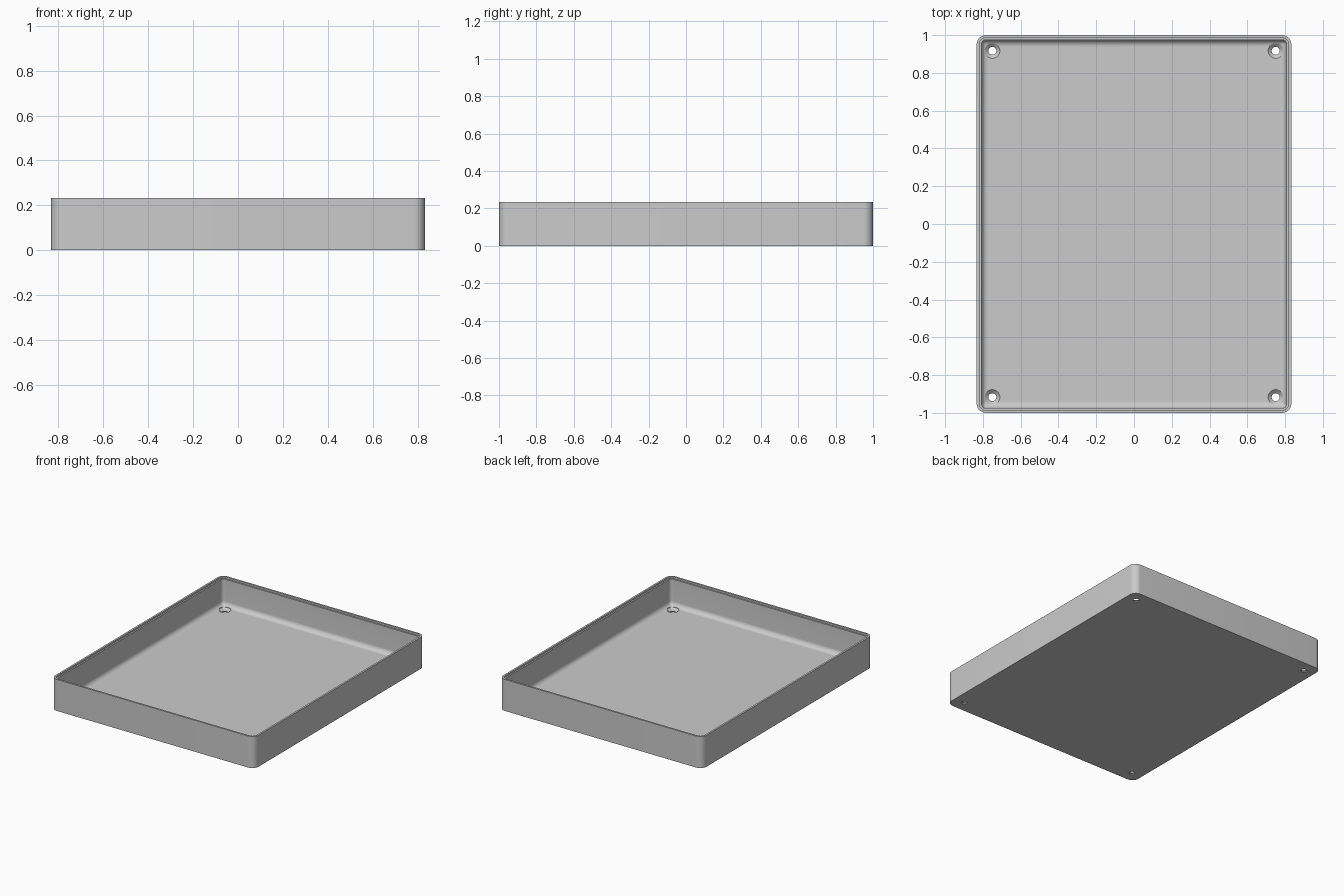
import bpy, bmesh
from math import sin, cos, pi, radians

if "Cube" in bpy.data.objects:
    bpy.data.objects.remove(bpy.data.objects["Cube"], do_unlink=True)

HALF_X, HALF_Y, HEIGHT = 0.833, 1.0, 0.233
WALL, FLOOR, FILLET, CORNER = 0.025, 0.025, 0.035, 0.05
HOLE_INSET = 0.083

grey = bpy.data.materials.new("plain grey")
grey.use_nodes = True
grey.diffuse_color = (0.6, 0.6, 0.6, 1)
grey.node_tree.nodes["Principled BSDF"].inputs["Base Color"].default_value = (0.6, 0.6, 0.6, 1)


def rounded_rect(inset, z, steps=10):
    """Outline of the tray, moved inward by inset."""
    r = max(CORNER - inset, 0.012)
    points = []
    for i, (sx, sy) in enumerate([(1, 1), (-1, 1), (-1, -1), (1, -1)]):
        cx, cy = sx * (HALF_X - inset - r), sy * (HALF_Y - inset - r)
        for k in range(steps + 1):
            a = (i + k / steps) * pi / 2
            points.append((cx + r * cos(a), cy + r * sin(a), z))
    return points


def circle(cx, cy, r, z, steps=40):
    angles = [2 * pi * k / steps for k in range(steps)]
    return [(cx + r * cos(a), cy + r * sin(a), z) for a in angles]


def loft(bm, outlines):
    """Skin a stack of outlines and close both ends."""
    rings = [[bm.verts.new(p) for p in outline] for outline in outlines]
    for low, high in zip(rings, rings[1:]):
        for i in range(len(low)):
            j = (i + 1) % len(low)
            bm.faces.new((low[i], low[j], high[j], high[i]))
    bm.faces.new(rings[0][::-1])
    bm.faces.new(rings[-1])


def make_object(name, bm):
    bmesh.ops.recalc_face_normals(bm, faces=bm.faces)
    mesh = bpy.data.meshes.new(name)
    bm.to_mesh(mesh)
    bm.free()
    mesh.materials.append(grey)
    obj = bpy.data.objects.new(name, mesh)
    bpy.context.collection.objects.link(obj)
    return obj


# Tray: outer wall, stepped rim, inner wall, rounded floor edge
profile = [(0, 0), (0, HEIGHT), (0.014, HEIGHT), (0.014, HEIGHT - 0.012),
           (WALL, HEIGHT - 0.012)]
for k in range(11):
    a = k / 10 * pi / 2
    profile.append((WALL + FILLET * (1 - cos(a)), FLOOR + FILLET * (1 - sin(a))))
bm = bmesh.new()
loft(bm, [rounded_rect(inset, z) for inset, z in profile])
tray = make_object("tray", bm)

# Countersunk screw holes in the four corners
bm = bmesh.new()
for sx in (-1, 1):
    for sy in (-1, 1):
        x, y = sx * (HALF_X - HOLE_INSET), sy * (HALF_Y - HOLE_INSET)
        loft(bm, [circle(x, y, r, z) for r, z in
                  [(0.021, -0.02), (0.021, 0.008), (0.04, FLOOR), (0.04, 0.12)]])
cutter = make_object("screw_hole_cutter", bm)
cutter.hide_render = True

cut = tray.modifiers.new("screw holes", "BOOLEAN")
cut.operation = "DIFFERENCE"
cut.solver = "EXACT"
cut.object = cutter
bpy.ops.object.select_all(action="DESELECT")
bpy.context.view_layer.objects.active = tray
tray.select_set(True)
bpy.ops.object.modifier_apply(modifier=cut.name)
bpy.data.objects.remove(cutter, do_unlink=True)
bpy.ops.object.shade_smooth_by_angle(angle=radians(30))
